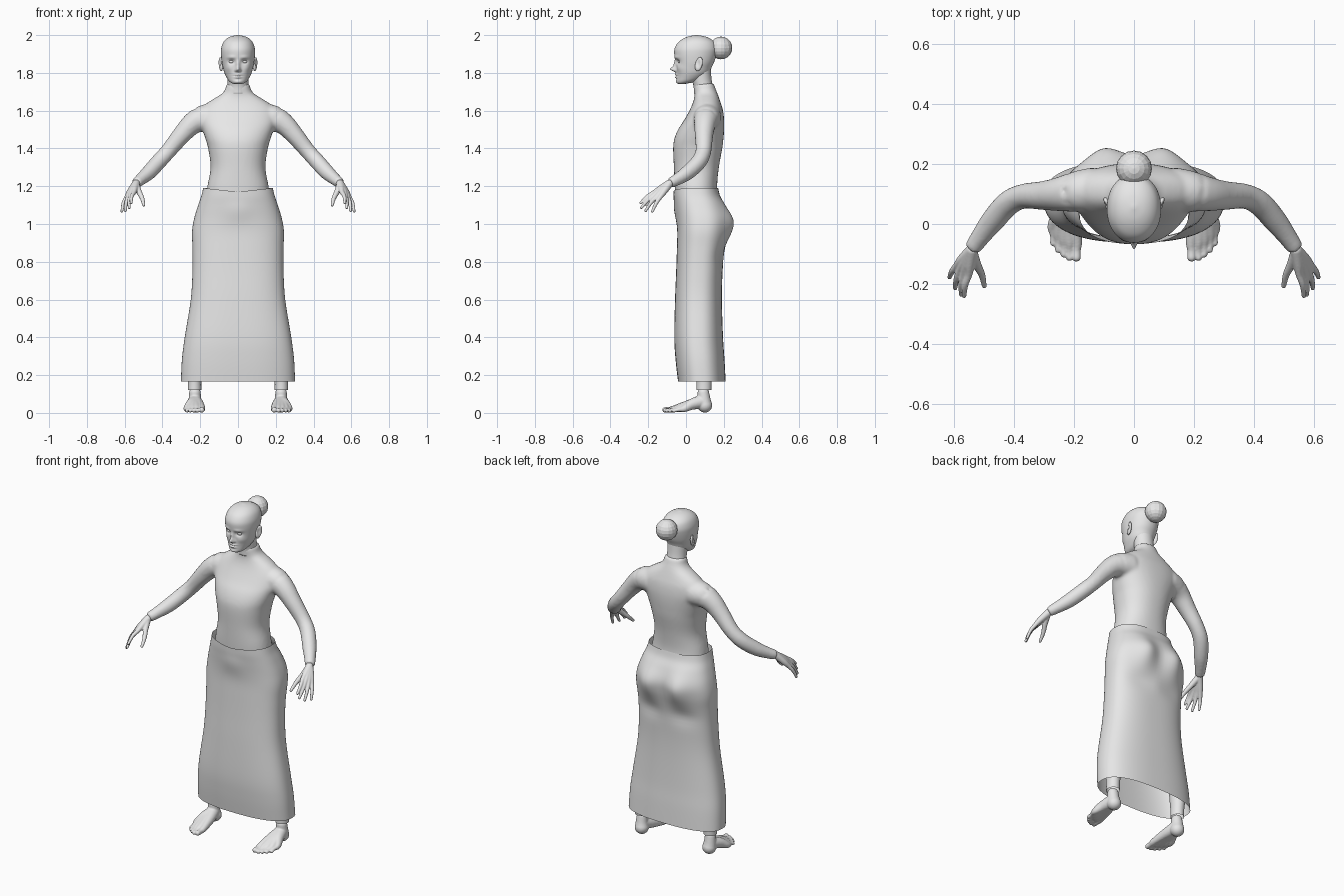
import bpy, bmesh, math
from mathutils import Vector, Matrix

if "Cube" in bpy.data.objects:
    bpy.data.objects.remove(bpy.data.objects["Cube"])

grey = bpy.data.materials.new("pale_grey")
grey.diffuse_color = (0.8, 0.8, 0.8, 1)
grey.use_nodes = True
grey.node_tree.nodes["Principled BSDF"].inputs["Base Color"].default_value = grey.diffuse_color


def spline(pts, steps):
    """Catmull-Rom interpolation through tuples of numbers."""
    out = []
    for i in range(len(pts) - 1):
        p0, p1 = pts[max(i - 1, 0)], pts[i]
        p2, p3 = pts[i + 1], pts[min(i + 2, len(pts) - 1)]
        for k in range(steps):
            t = k / steps
            out.append([0.5 * (2 * b + (c - a) * t + (2 * a - 5 * b + 4 * c - d) * t * t
                               + (3 * b - a - 3 * c + d) * t ** 3)
                        for a, b, c, d in zip(p0, p1, p2, p3)])
    out.append(list(pts[-1]))
    return out


def bridge(bm, rings, cap):
    n = len(rings[0])
    for a, b in zip(rings, rings[1:]):
        for i in range(n):
            j = (i + 1) % n
            bm.faces.new((a[i], a[j], b[j], b[i]))
    if cap:
        bm.faces.new(rings[0][::-1])
        bm.faces.new(rings[-1])


def loft(bm, profile, segs=64, steps=4, power=2.0, cx=0.0, cap=True):
    """Stack of rounded sections: (z, half width, front y, back y)."""
    rings = []
    for z, hw, yf, yb in spline(profile, steps):
        ring = []
        for i in range(segs):
            a = 2 * math.pi * i / segs
            c, s = math.cos(a), math.sin(a)
            x = hw * math.copysign(abs(c) ** (2 / power), c)
            y = (yf + yb) / 2 + (yb - yf) / 2 * math.copysign(abs(s) ** (2 / power), s)
            ring.append(bm.verts.new((cx + x, y, z)))
        rings.append(ring)
    bridge(bm, rings, cap)


def ball(bm, centre, r, scale=(1, 1, 1), tilt=0.0):
    m = (Matrix.Translation(centre) @ Matrix.Rotation(tilt, 4, 'X')
         @ Matrix.Diagonal((*scale, 1)))
    bmesh.ops.create_icosphere(bm, subdivisions=3, radius=r, matrix=m)


def limb(bm, path, side=1, steps=5, ends=True):
    """Round tube through (x, y, z, radius) points, with round ends."""
    pts = spline([(x * side, y, z, r) for x, y, z, r in path], steps)
    rings = []
    for i, p in enumerate(pts):
        d = Vector(pts[min(i + 1, len(pts) - 1)][:3]) - Vector(pts[max(i - 1, 0)][:3])
        d.normalize()
        u = d.cross(Vector((0.9, 0.1, 0.4)).cross(d)).normalized()
        u = d.cross(Vector((side, 0.3, 0.2))).normalized() if abs(d.x) < 0.9 else u
        v = d.cross(u)
        rings.append([bm.verts.new(Vector(p[:3]) + p[3] * (u * math.cos(a) + v * math.sin(a)))
                      for a in [2 * math.pi * k / 20 for k in range(20)]])
    bridge(bm, rings, True)
    if ends:
        for p in (pts[0], pts[-1]):
            ball(bm, p[:3], p[3])


def finish(name, bm, voxel=None, relax=0, smooth=True):
    bmesh.ops.recalc_face_normals(bm, faces=bm.faces)
    mesh = bpy.data.meshes.new(name)
    bm.to_mesh(mesh)
    bm.free()
    ob = bpy.data.objects.new(name, mesh)
    bpy.context.collection.objects.link(ob)
    bpy.context.view_layer.objects.active = ob
    if voxel:
        m = ob.modifiers.new("blend", 'REMESH')
        m.mode, m.voxel_size = 'VOXEL', voxel
        bpy.ops.object.modifier_apply(modifier=m.name)
    if relax:
        m = ob.modifiers.new("relax", 'SMOOTH')
        m.factor, m.iterations = 0.5, relax
        bpy.ops.object.modifier_apply(modifier=m.name)
    ob.data.materials.clear()
    ob.data.materials.append(grey)
    for p in ob.data.polygons:
        p.use_smooth = smooth
    return ob


def bump(x, z, cx, cz, sx, sz):
    return math.exp(-((x - cx) / sx) ** 2 - ((z - cz) / sz) ** 2)


# Upper body with both arms blended into the shoulders
bm = bmesh.new()
loft(bm, [(1.12, .172, -.055, .175), (1.2, .162, -.06, .165), (1.3, .145, -.064, .174),
          (1.4, .158, -.068, .192), (1.45, .172, -.062, .198), (1.5, .188, -.042, .202),
          (1.55, .205, -.01, .202), (1.6, .2, .018, .196), (1.635, .17, .034, .186),
          (1.665, .125, .043, .176), (1.69, .085, .045, .167), (1.715, .067, .042, .157),
          (1.745, .061, .045, .147)], power=2.25)
for s in (-1, 1):
    limb(bm, [(.13, .115, 1.565, .075), (.19, .108, 1.558, .069), (.245, .1, 1.528, .058),
              (.3, .095, 1.47, .049), (.37, .092, 1.385, .042), (.42, .068, 1.33, .042),
              (.47, .012, 1.275, .04), (.51, -.04, 1.24, .033), (.54, -.083, 1.217, .028)],
         s, ends=False)
finish("upper_body", bm, 0.009, 6)

# Long open skirt, shaped over the hips
bm = bmesh.new()
loft(bm, [(.165, .302, -.042, .21), (.28, .297, -.055, .204), (.4, .282, -.062, .196),
          (.6, .25, -.058, .19), (.75, .241, -.052, .194), (.87, .241, -.048, .207),
          (.96, .243, -.046, .222), (1.03, .232, -.05, .226), (1.1, .211, -.058, .204),
          (1.15, .194, -.064, .18), (1.19, .184, -.066, .17)], 96, 5, 2.5, cap=False)
for v in bm.verts:
    x, z = abs(v.co.x), v.co.z
    if v.co.y > .1:
        v.co.y += .032 * bump(x, z, .1, 1.0, .065, .09)
        v.co.y -= .012 * bump(x, z, .11, .83, .09, .05)
    elif v.co.y < 0:
        v.co.y -= .008 * bump(x, z, 0, 1.07, .07, .06)
        v.co.z -= .02 * max(0, (z - 1.1) / .09) * max(0, 1 - x / .18)
finish("skirt", bm)

# Head with sculpted face
bm = bmesh.new()
loft(bm, [(1.741, .018, -.036, -.01), (1.746, .034, -.046, .02), (1.757, .048, -.05, .06),
          (1.775, .06, -.05, .095), (1.8, .072, -.05, .123), (1.83, .08, -.05, .136),
          (1.86, .086, -.055, .15), (1.9, .09, -.062, .162), (1.93, .089, -.06, .165),
          (1.96, .079, -.043, .154), (1.98, .062, -.017, .13), (1.993, .038, .014, .1),
          (2.0, .006, .05, .062)], 128, 7, 2.1)
for v in bm.verts:
    x, z = abs(v.co.x), v.co.z
    if v.co.y < .02:
        push = (.03 * bump(x, z, 0, 1.819, .011, .013) + .013 * bump(x, z, 0, 1.842, .01, .022)
                + .008 * bump(x, z, .012, 1.813, .006, .007)
                - .013 * bump(x, z, .034, 1.86, .017, .012)
                + .005 * bump(x, z, .036, 1.882, .022, .008)
                + .007 * bump(x, z, .05, 1.825, .022, .02)
                + .009 * bump(x, z, 0, 1.791, .02, .005)
                + .009 * bump(x, z, 0, 1.777, .017, .006)
                - .004 * bump(x, z, 0, 1.784, .024, .0025)
                + .005 * bump(x, z, 0, 1.752, .02, .009))
        v.co.y -= push
finish("head", bm)

# Neck, running from the collar into the skull
bm = bmesh.new()
loft(bm, [(1.69, .06, .042, .15), (1.73, .056, .04, .142), (1.77, .056, .03, .135),
          (1.83, .058, .03, .13)], 48, 4)
finish("neck", bm)

# Hair bun, faceted
bm = bmesh.new()
bmesh.ops.create_uvsphere(bm, u_segments=16, v_segments=10, radius=.06,
                          matrix=Matrix.Translation((0, .185, 1.932)))
finish("hair_bun", bm, smooth=False)

for s, side in ((-1, "right"), (1, "left")):
    # Ear with a hollow rim
    bm = bmesh.new()
    ball(bm, (s * .089, .068, 1.846), .038, (.32, .5, 1), -.25)
    for v in bm.verts:
        d = bump(v.co.y, v.co.z, .064, 1.85, .011, .022)
        if s * v.co.x > .089:
            v.co.x -= s * .011 * d
        v.co.x += s * (v.co.y - .06) * .25
    finish(side + "_ear", bm)

    # Eyeball and lids
    bm = bmesh.new()
    ball(bm, (s * .034, -.03, 1.859), .0135, (1.1, 1, .7))
    finish(side + "_eye", bm)

    # Hand: palm strands fan out into the fingers
    bm = bmesh.new()
    knuckles = [(.551, -.168, 1.168), (.567, -.166, 1.155),
                (.58, -.155, 1.146), (.59, -.138, 1.141)]
    tips = [(.566, -.24, 1.112), (.576, -.236, 1.086), (.596, -.214, 1.07), (.615, -.178, 1.067)]
    for k, t in zip(knuckles, tips):
        mid = [a * .5 + b * .5 for a, b in zip(k, t)]
        limb(bm, [(.54, -.088, 1.214, .021), (.35 * .54 + .65 * k[0], -.035 + .6 * k[1],
             .4 * 1.214 + .6 * k[2], .017), (*k, .0125),
             (mid[0] + .004, mid[1], mid[2] + .006, .01), (*t, .0075)], s)
    limb(bm, [(.54, -.095, 1.208, .019), (.524, -.135, 1.17, .015),
              (.507, -.17, 1.135, .0115), (.499, -.207, 1.1, .008)], s)
    finish(side + "_hand", bm, .0035, 3)

    # Bare foot: heel, ankle and five toes
    bm = bmesh.new()
    limb(bm, [(.228, .092, .105, .031), (.228, .096, .07, .034), (.226, .1, .04, .039)], s)
    for tx, ty, r in ((.192, -.111, .015), (.215, -.112, .0115), (.234, -.102, .011),
                      (.253, -.086, .0105), (.27, -.064, .01)):
        limb(bm, [(.227, .085, .06, .036), (.5 * (.227 + tx), .03, .045, .029),
                  (tx, ty + .055, .023, .019), (tx, ty + .025, .017, r),
                  (tx, ty, r + .001, r)], s)
    for v in bm.verts:
        v.co.z = max(v.co.z, 0)
    finish(side + "_foot", bm, .0045, 3)

    # Lower leg stub inside the skirt, with a cuff gap above the ankle
    bm = bmesh.new()
    loft(bm, [(.122, .036, .055, .134), (.17, .036, .055, .136), (.24, .042, .05, .145),
              (.32, .048, .045, .15)], 32, 3, cx=s * .23, cap=False)
    finish(side + "_lower_leg", bm)
